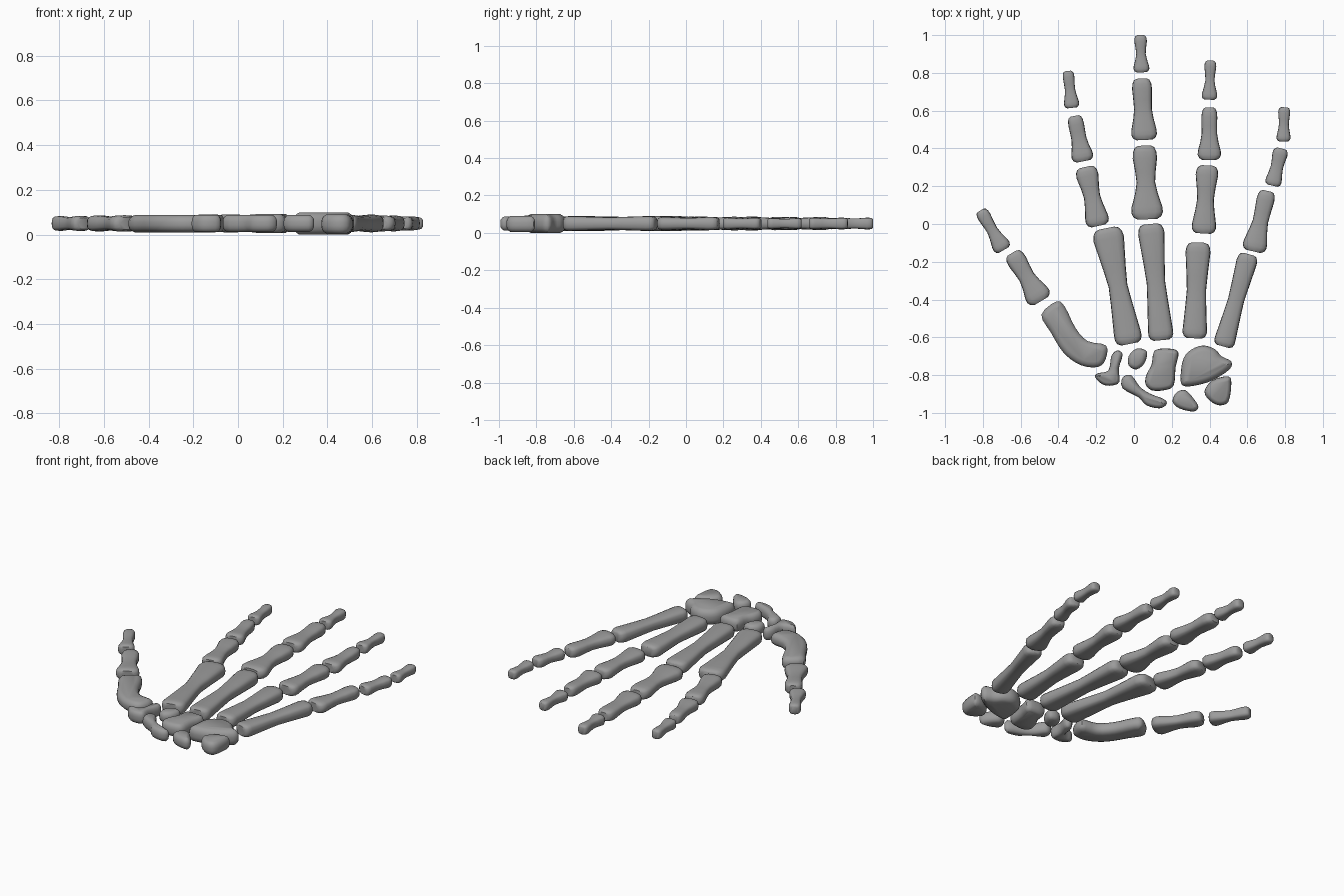
import bpy, math
from mathutils import Vector

bone_grey = bpy.data.materials.new("bone_grey")
bone_grey.diffuse_color = (0.33, 0.33, 0.33, 1)
MID = 0.05  # height of the plane the bones lie in


def loft(name, rings):
    """Skin a list of equal closed rings and cap both ends."""
    n = len(rings[0])
    verts = [v for r in rings for v in r]
    faces = [(i * n + k, i * n + (k + 1) % n, (i + 1) * n + (k + 1) % n, (i + 1) * n + k)
             for i in range(len(rings) - 1) for k in range(n)]
    faces += [tuple(reversed(range(n))), tuple(range(len(verts) - n, len(verts)))]
    me = bpy.data.meshes.new(name)
    me.from_pydata(verts, [], faces)
    me.materials.append(bone_grey)
    ob = bpy.data.objects.new(name, me)
    bpy.context.collection.objects.link(ob)
    bpy.ops.object.select_all(action='DESELECT')
    ob.select_set(True)
    bpy.context.view_layer.objects.active = ob
    bpy.ops.object.shade_smooth_by_angle(angle=math.radians(40))
    return ob


def spline(a, b, c, d, t):
    return 0.5 * (2 * b + (c - a) * t + (2 * a - 5 * b + 4 * c - d) * t * t
                  + (3 * b - a - 3 * c + d) * t ** 3)


def long_bone(name, base, tip, widths, half_height):
    """Waisted shaft from base to tip; widths are half widths at base, waist and tip."""
    p, q = Vector((*base, MID)), Vector((*tip, MID))
    axis = q - p
    length = axis.length
    side = Vector((axis.y, -axis.x, 0)).normalized()
    wb, wm, wt = widths
    cap = min(0.25, 0.8 * wb / length)
    ts = [0, cap * 0.2, cap * 0.55, cap, 0.35, 0.5, 0.65, 1 - cap, 1 - cap * 0.5, 1 - cap * 0.15, 1]
    ends = {0: 0.62, 1: 0.88, 8: 0.94, 9: 0.78, 10: 0.5}
    rings = []
    for i, t in enumerate(ts):
        # knobs at both ends, blended into the waist
        s = abs(t - 0.5) * 2
        s = min(1, s / 0.8)
        s = s * s * (3 - 2 * s)
        w = wm + ((wb if t < 0.5 else wt) - wm) * s
        f = ends.get(i, 1)
        h = half_height * (0.84 + 0.16 * s) * (0.35 + 0.65 * f)
        ring = []
        for k in range(16):
            a = 2 * math.pi * k / 16
            c, z = math.cos(a), math.sin(a)
            c = math.copysign(abs(c) ** 0.65, c)
            z = math.copysign(abs(z) ** 0.65, z)
            ring.append(p + axis * t + side * (c * w * f) + Vector((0, 0, z * h)))
        rings.append(ring)
    return loft(name, rings)


def pebble_bone(name, outline, low, high, inset=0.022):
    """Rounded slab grown from a smooth outline."""
    pts = [Vector(p) for p in outline]
    n = len(pts)
    area = sum(pts[i - 1].cross(pts[i]) for i in range(n))
    if area < 0:
        pts.reverse()
    loop = [spline(pts[i - 1], pts[i], pts[(i + 1) % n], pts[(i + 2) % n], t)
            for i in range(n) for t in (0, 0.33, 0.67)]
    m = len(loop)
    inward = []
    for i in range(m):
        d = (loop[(i + 2) % m] - loop[i - 2]).normalized()
        inward.append(Vector((-d.y, d.x)))
    rings = []
    for f, k in ((0, 1), (0.08, 0.5), (0.22, 0.12), (0.4, 0), (0.6, 0), (0.78, 0.12), (0.92, 0.5), (1, 1)):
        z = low + (high - low) * f
        rings.append([Vector((*(v + d * inset * k), z)) for v, d in zip(loop, inward)])
    return loft(name, rings)


# Finger bones: base, tip, (base, waist, tip half widths), half height
fingers = {
    "index": [
        ((-0.024, -0.635), (-0.145, -0.022), (0.072, 0.050, 0.082), 0.041),
        ((-0.188, -0.010), (-0.257, 0.302), (0.062, 0.043, 0.060), 0.037),
        ((-0.268, 0.332), (-0.315, 0.572), (0.058, 0.040, 0.042), 0.035),
        ((-0.328, 0.615), (-0.350, 0.810), (0.040, 0.027, 0.031), 0.031)],
    "middle": [
        ((0.145, -0.615), (0.087, 0.000), (0.066, 0.049, 0.070), 0.041),
        ((0.071, 0.025), (0.055, 0.415), (0.084, 0.049, 0.066), 0.038),
        ((0.055, 0.445), (0.040, 0.770), (0.068, 0.047, 0.053), 0.036),
        ((0.040, 0.803), (0.034, 1.000), (0.042, 0.025, 0.034), 0.032)],
    "ring": [
        ((0.320, -0.605), (0.341, -0.098), (0.064, 0.051, 0.066), 0.041),
        ((0.368, -0.050), (0.389, 0.310), (0.064, 0.044, 0.060), 0.037),
        ((0.399, 0.340), (0.399, 0.617), (0.062, 0.041, 0.042), 0.035),
        ((0.399, 0.658), (0.405, 0.865), (0.041, 0.024, 0.032), 0.031)],
    "little": [
        ((0.472, -0.648), (0.608, -0.160), (0.055, 0.043, 0.055), 0.040),
        ((0.632, -0.145), (0.707, 0.175), (0.064, 0.041, 0.048), 0.036),
        ((0.733, 0.203), (0.780, 0.400), (0.043, 0.033, 0.041), 0.032),
        ((0.791, 0.437), (0.796, 0.618), (0.037, 0.026, 0.032), 0.029)],
    "thumb": [
        ((-0.492, -0.408), (-0.645, -0.153), (0.068, 0.043, 0.053), 0.037),
        ((-0.690, -0.138), (-0.812, 0.072), (0.048, 0.029, 0.036), 0.034)],
}
parts = ["metacarpal", "proximal_phalanx", "middle_phalanx", "distal_phalanx"]
thumb_parts = ["proximal_phalanx", "distal_phalanx"]
for finger, bones in fingers.items():
    for part, spec in zip(thumb_parts if finger == "thumb" else parts, bones):
        long_bone(f"{finger}_{part}", *spec)

# Curved bone at the root of the thumb
pebble_bone("thumb_metacarpal", [
    (-0.49, -0.48), (-0.41, -0.41), (-0.365, -0.44), (-0.31, -0.55), (-0.245, -0.62), (-0.148, -0.643),
    (-0.15, -0.715), (-0.19, -0.757), (-0.28, -0.748), (-0.37, -0.685), (-0.44, -0.575)],
    0.010, 0.088, 0.03)

# Wrist bones
pebble_bone("wrist_trapezium", [
    (-0.09, -0.67), (-0.06, -0.69), (-0.08, -0.765), (-0.077, -0.835), (-0.115, -0.855),
    (-0.165, -0.85), (-0.207, -0.81), (-0.19, -0.79), (-0.135, -0.775), (-0.12, -0.70)], 0.012, 0.088, 0.016)
pebble_bone("wrist_trapezoid", [
    (0.04, -0.66), (0.07, -0.68), (0.055, -0.738), (0.013, -0.77), (-0.028, -0.75),
    (-0.028, -0.70), (0.003, -0.665)], 0.015, 0.085)
pebble_bone("wrist_capitate", [
    (0.11, -0.67), (0.188, -0.66), (0.235, -0.68), (0.22, -0.76), (0.21, -0.855),
    (0.16, -0.88), (0.093, -0.88), (0.06, -0.845), (0.067, -0.795), (0.093, -0.745)], 0.008, 0.092)
pebble_bone("wrist_hamate", [
    (0.368, -0.643), (0.43, -0.664), (0.463, -0.70), (0.515, -0.728), (0.505, -0.77), (0.415, -0.828),
    (0.325, -0.855), (0.257, -0.855), (0.247, -0.80), (0.262, -0.712), (0.305, -0.664)], 0.0, 0.1, 0.03)
pebble_bone("wrist_scaphoid", [
    (-0.06, -0.812), (-0.013, -0.802), (0.03, -0.86), (0.082, -0.897), (0.16, -0.928), (0.172, -0.955),
    (0.135, -0.976), (0.066, -0.96), (0.024, -0.918), (-0.06, -0.87)], 0.012, 0.088, 0.02)
pebble_bone("wrist_lunate", [
    (0.225, -0.892), (0.272, -0.88), (0.32, -0.93), (0.341, -0.97), (0.315, -0.993),
    (0.24, -0.976), (0.204, -0.94)], 0.012, 0.088)
pebble_bone("wrist_triquetrum", [
    (0.415, -0.828), (0.50, -0.807), (0.515, -0.85), (0.50, -0.94), (0.452, -0.96),
    (0.40, -0.934), (0.373, -0.886)], 0.005, 0.09)
